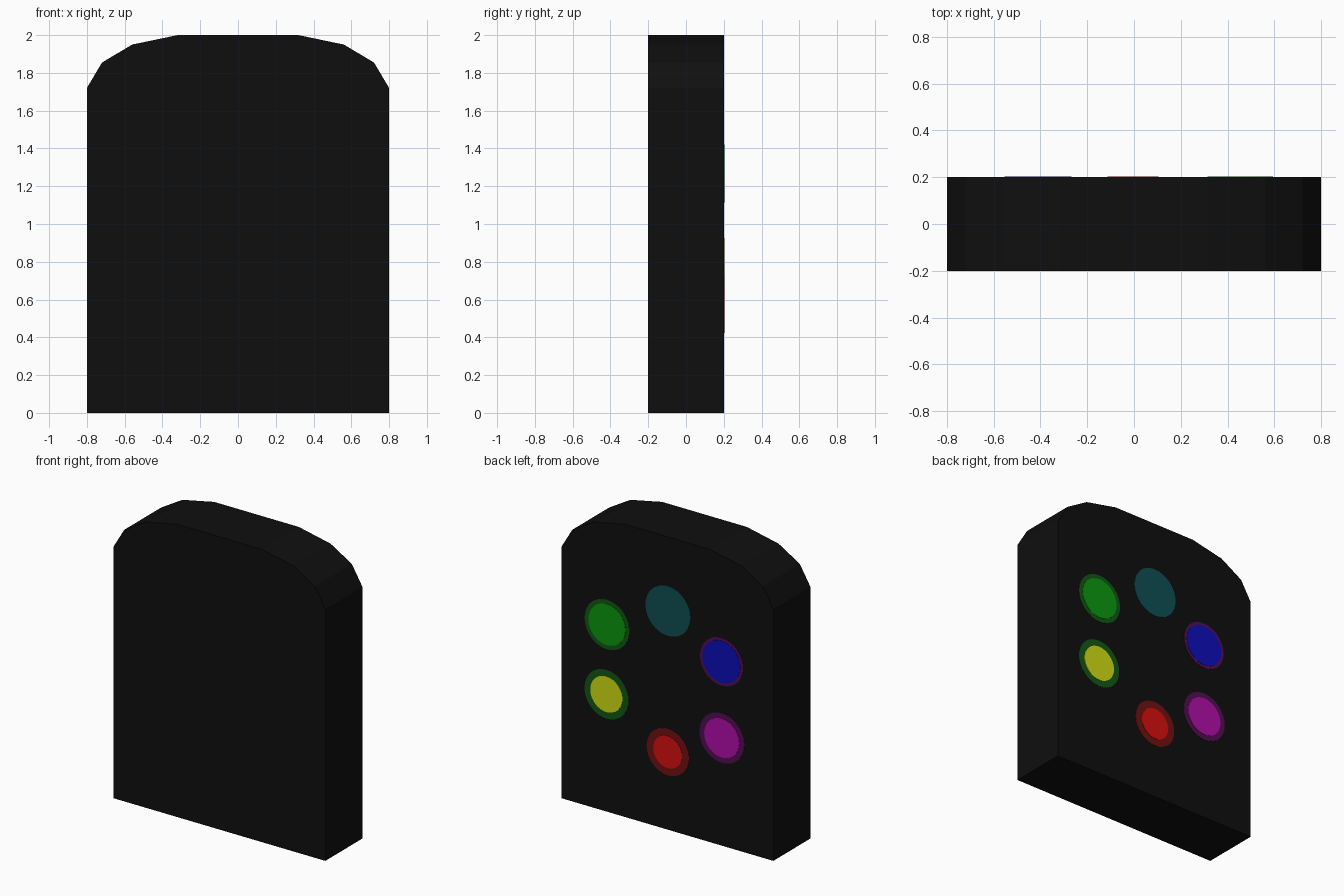
import bpy, bmesh, math

if "Cube" in bpy.data.objects:
    bpy.data.objects.remove(bpy.data.objects["Cube"])


def material(name, rgb):
    # sRGB 0-255 to linear
    lin = [((c / 255 + 0.055) / 1.055) ** 2.4 if c > 10 else c / 255 / 12.92 for c in rgb]
    m = bpy.data.materials.new(name)
    m.diffuse_color = (*lin, 1)
    m.use_nodes = True
    m.node_tree.nodes["Principled BSDF"].inputs["Base Color"].default_value = m.diffuse_color
    return m


MATS = {n: material(n, c) for n, c in {
    "black": (15, 15, 15), "green": (11, 151, 14), "teal": (16, 79, 84),
    "blue": (14, 14, 186), "magenta": (178, 14, 171), "red": (214, 15, 15),
    "yellow": (207, 221, 17), "dark green": (17, 86, 20),
    "dark red": (111, 17, 17), "dark purple": (83, 14, 83)}.items()}


def extrude_profile(name, points, y0, y1, mat):
    """Closed x/z outline extruded from y0 to y1."""
    bm = bmesh.new()
    face = bm.faces.new([bm.verts.new((x, y0, z)) for x, z in points])
    new = bmesh.ops.extrude_face_region(bm, geom=[face])["geom"]
    bmesh.ops.translate(bm, vec=(0, y1 - y0, 0),
                        verts=[g for g in new if isinstance(g, bmesh.types.BMVert)])
    bmesh.ops.recalc_face_normals(bm, faces=bm.faces)
    me = bpy.data.meshes.new(name)
    bm.to_mesh(me)
    bm.free()
    me.materials.append(MATS[mat])
    ob = bpy.data.objects.new(name, me)
    bpy.context.collection.objects.link(ob)
    return ob


def disc(name, x, z, r, top, mat):
    """Thin painted plate on the back face."""
    pts = [(x + r * math.cos(a), z + r * math.sin(a))
           for a in (math.tau * i / 32 for i in range(32))]
    extrude_profile(name, pts, 0.2, 0.2 + top, mat)


# Slab with faceted rounded top
half = [(0.8, 0), (0.8, 1.72), (0.72, 1.855), (0.56, 1.95), (0.32, 2.0)]
extrude_profile("slab", half + [(-x, z) for x, z in reversed(half)], -0.2, 0.2, "black")

# Ring of coloured spots: x, z, outer radius, rim colour, inner radius, centre colour
SPOTS = [
    (0.455, 1.28, 0.17, "dark green", 0.14, "green"),
    (-0.005, 1.495, 0.17, "teal", 0, None),
    (-0.41, 1.257, 0.163, "dark purple", 0.143, "blue"),
    (-0.413, 0.737, 0.17, "dark purple", 0.133, "magenta"),
    (-0.004, 0.532, 0.16, "dark red", 0.109, "red"),
    (0.459, 0.803, 0.167, "dark green", 0.122, "yellow"),
]
for x, z, r, rim, ri, centre in SPOTS:
    disc((centre or rim) + "_spot_rim", x, z, r, 0.002, rim)
    if centre:
        disc(centre + "_spot_centre", x, z, ri, 0.004, centre)
